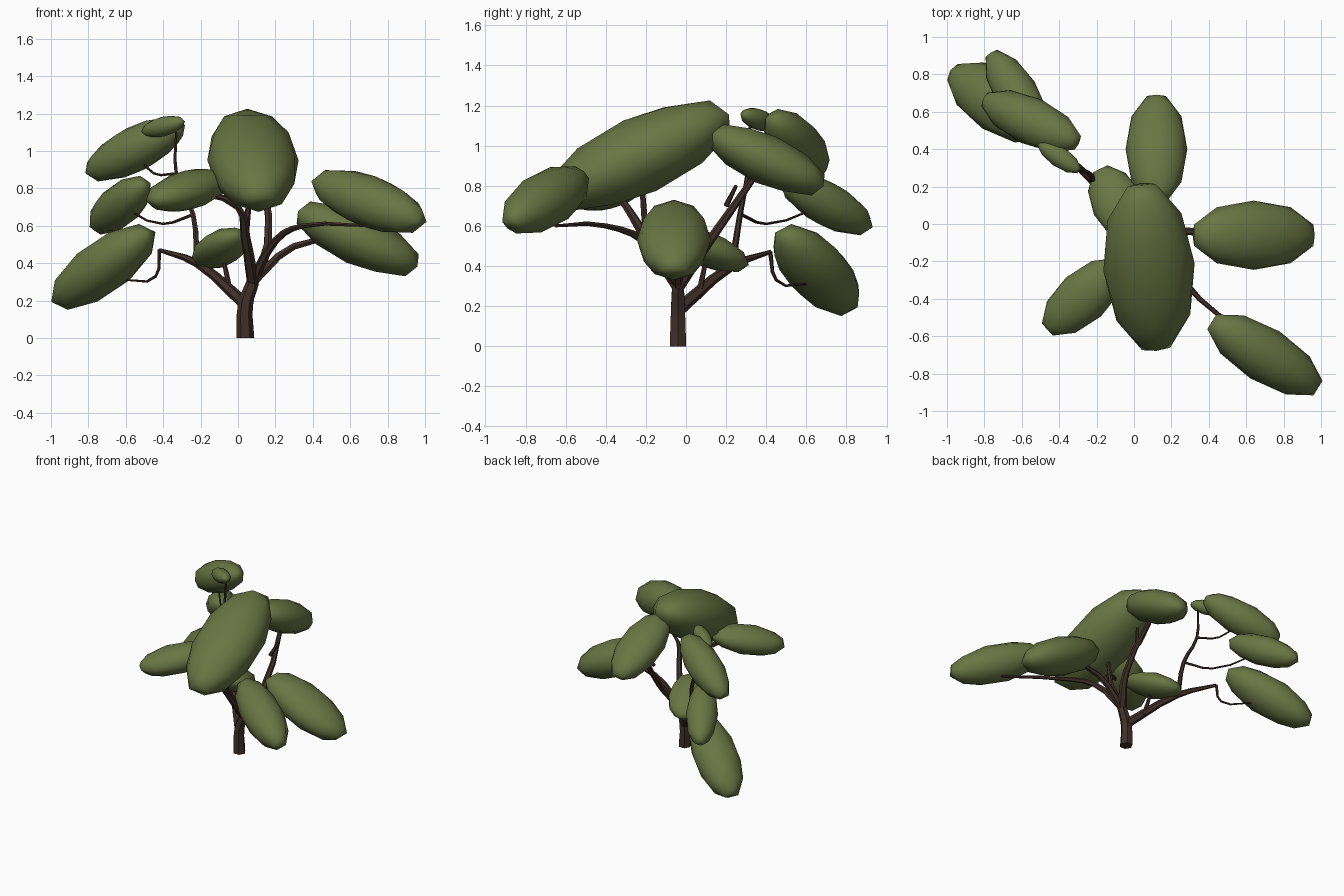
import bpy
from math import radians

default_cube = bpy.data.objects.get("Cube")
if default_cube:
    bpy.data.objects.remove(default_cube, do_unlink=True)


def make_material(name, colour):
    material = bpy.data.materials.new(name)
    material.use_nodes = True
    material.diffuse_color = (*colour, 1)
    shader = material.node_tree.nodes["Principled BSDF"]
    shader.inputs["Base Color"].default_value = (*colour, 1)
    return material


leaf_green = make_material("leaf_green", (0.14, 0.18, 0.056))
bark_brown = make_material("bark_brown", (0.05, 0.029, 0.021))


def make_foliage(name, centre, length, heading, droop=25, plumpness=0.4):
    """Stretched low-poly ball whose long axis points outward and droops."""
    bpy.ops.mesh.primitive_ico_sphere_add(subdivisions=2, radius=length, location=centre)
    foliage = bpy.context.object
    foliage.name = name
    foliage.scale = (1, plumpness, 0.38)
    foliage.rotation_euler = (0, radians(droop), radians(heading))
    foliage.data.materials.append(leaf_green)
    bpy.ops.object.shade_smooth()
    return foliage.location


def make_branch(name, thick, thin, *path):
    """Six-sided limb that bends through the path and tapers to its end."""
    curve = bpy.data.curves.new(name, 'CURVE')
    curve.dimensions = '3D'
    curve.bevel_depth = 1
    curve.bevel_resolution = 1
    curve.resolution_u = 3
    curve.use_fill_caps = True
    curve.materials.append(bark_brown)
    spline = curve.splines.new('BEZIER')
    last = len(path) - 1
    spline.bezier_points.add(last)
    for index, (knot, position) in enumerate(zip(spline.bezier_points, path)):
        knot.co = position
        knot.handle_left_type = knot.handle_right_type = 'AUTO'
        knot.radius = thick + (thin - thick) * index / last
    branch = bpy.data.objects.new(name, curve)
    bpy.context.collection.objects.link(branch)
    bpy.ops.object.select_all(action='DESELECT')
    branch.select_set(True)
    bpy.context.view_layer.objects.active = branch
    bpy.ops.object.convert(target='MESH')
    bpy.ops.object.shade_smooth_by_angle(angle=radians(40))


# Foliage clumps, each giving back its centre for the branch that carries it
crown = make_foliage("crown_foliage", centre=(0.08, -0.23, 0.95), length=0.51,
                     heading=-85, plumpness=0.48)
back = make_foliage("back_foliage", centre=(0.12, 0.4, 0.93), length=0.33,
                    heading=90, plumpness=0.5)
left = make_foliage("left_foliage", centre=(0.64, -0.06, 0.53), length=0.37,
                    heading=0, plumpness=0.5)
make_foliage("front_left_foliage", centre=(0.7, -0.7, 0.73), length=0.37,
             heading=-32, droop=18)
front_right = make_foliage("front_right_foliage", centre=(-0.27, -0.39, 0.79), length=0.28,
                           heading=222, droop=12, plumpness=0.5)
inner = make_foliage("inner_foliage", centre=(-0.09, 0.11, 0.48), length=0.23,
                     heading=116, droop=20, plumpness=0.6)
make_foliage("back_right_low_foliage", centre=(-0.72, 0.65, 0.38), length=0.37,
             heading=147, droop=32, plumpness=0.45)
middle = make_foliage("back_right_middle_foliage", centre=(-0.63, 0.7, 0.71), length=0.29,
                      heading=122)
high = make_foliage("back_right_high_foliage", centre=(-0.55, 0.55, 1.01), length=0.32,
                    heading=155)
make_foliage("back_right_tip_foliage", centre=(-0.4, 0.36, 1.13), length=0.14,
             heading=145, droop=12)

# Joints shared by several branches
root = (0.04, -0.04, 0)
low_fork = (0.04, -0.04, 0.18)
fork = (0.08, -0.04, 0.3)
knee = (-0.22, 0.23, 0.4)
elbow = (-0.42, 0.42, 0.47)
riser_joint = (-0.24, 0.27, 0.66)
riser_top = (-0.33, 0.31, 0.88)
crown_joint = (0.04, -0.2, 0.54)

# Trunk and main limbs
make_branch("trunk", 0.047, 0.034, root, low_fork, fork)
make_branch("back_limb", 0.034, 0.014, fork, (0.16, 0.1, 0.5), back)
make_branch("front_right_limb", 0.034, 0.012, fork, crown_joint, (0, -0.3, 0.7), front_right)
make_branch("crown_limb", 0.018, 0.012, crown_joint, crown)
make_branch("left_limb", 0.028, 0.012, fork, (0.3, -0.04, 0.49), left)
make_branch("front_left_limb", 0.026, 0.008, fork, (0.2, -0.2, 0.52),
            (0.35, -0.4, 0.6), (0.7, -0.65, 0.6))
make_branch("back_right_limb", 0.034, 0.011, low_fork, knee, elbow)
make_branch("back_right_riser", 0.018, 0.007, knee, riser_joint, riser_top, (-0.33, 0.32, 1.1))

# Twigs
make_branch("inner_twig", 0.016, 0.01, (-0.04, 0.06, 0.24), inner)
make_branch("low_twig", 0.011, 0.005, elbow, (-0.44, 0.45, 0.33), (-0.6, 0.6, 0.31))
make_branch("middle_twig", 0.009, 0.005, riser_joint, (-0.4, 0.4, 0.61), middle)
make_branch("high_twig", 0.008, 0.005, riser_top, (-0.45, 0.42, 0.88), high)
make_branch("back_stub", 0.014, 0.009, (0.14, 0.2, 0.7), (0.18, 0.25, 0.8))
